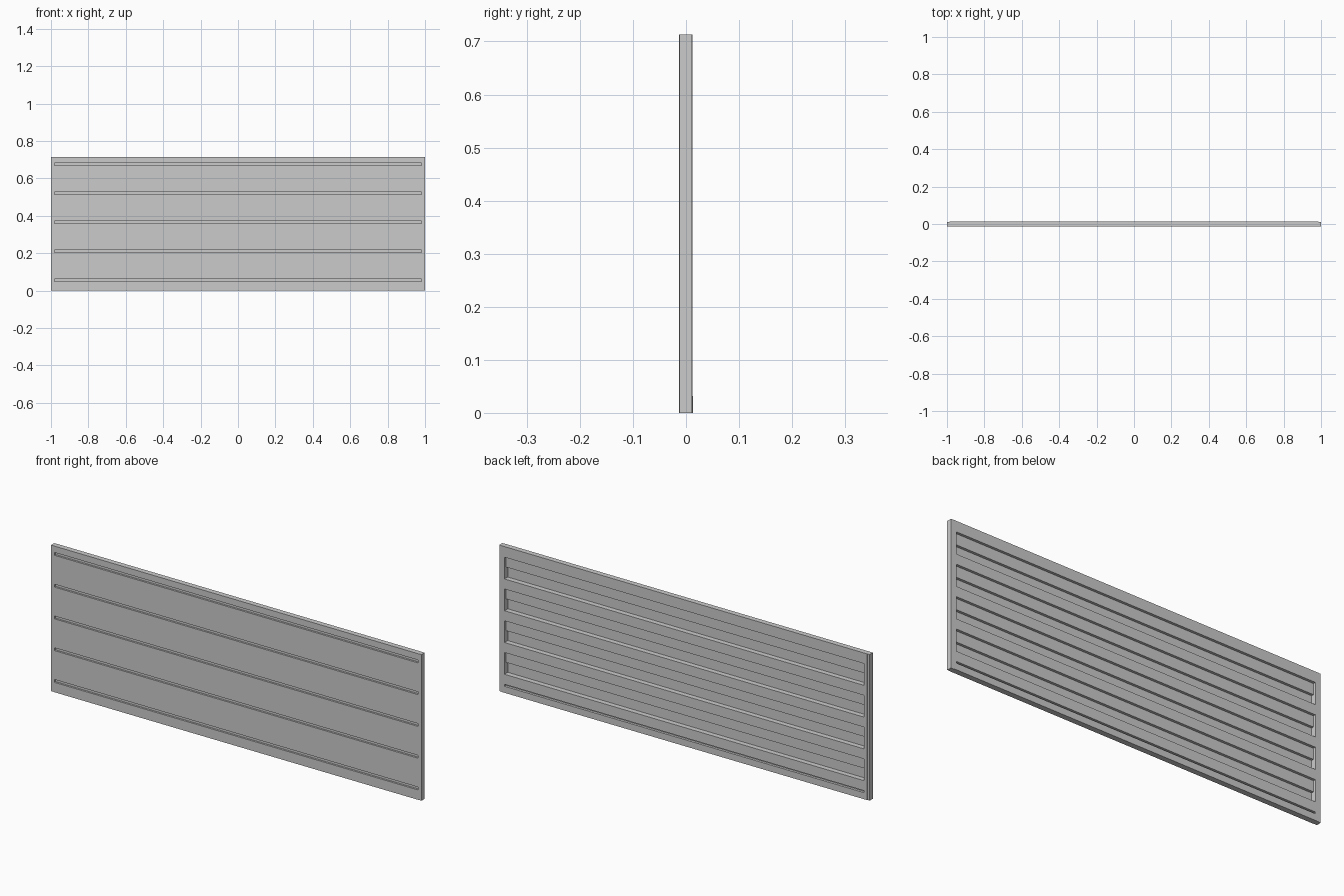
import bpy

if "Cube" in bpy.data.objects:
    bpy.data.objects.remove(bpy.data.objects["Cube"])

H = 0.713          # panel height
PITCH = 0.155      # slat spacing
FRONT, BACK = -0.0135, 0.0125


def box(name, x0, x1, y0, y1, z0, z1):
    bpy.ops.mesh.primitive_cube_add(
        size=1, location=((x0 + x1) / 2, (y0 + y1) / 2, (z0 + z1) / 2))
    ob = bpy.context.object
    ob.name = name
    ob.scale = (x1 - x0, y1 - y0, z1 - z0)
    bpy.ops.object.transform_apply(location=True, rotation=False, scale=True)
    return ob


def extrude_profile(name, pts, half):
    # closed (y, z) outline swept along x
    n = len(pts)
    verts = [(s * half, y, z) for s in (-1, 1) for y, z in pts]
    faces = [tuple(range(n)), tuple(reversed(range(n, 2 * n)))]
    faces += [(i, i + n, (i + 1) % n + n, (i + 1) % n) for i in range(n)]
    me = bpy.data.meshes.new(name)
    me.from_pydata(verts, [], faces)
    ob = bpy.data.objects.new(name, me)
    bpy.context.collection.objects.link(ob)
    # consistent outward normals for the boolean
    bpy.context.view_layer.objects.active = ob
    bpy.ops.object.mode_set(mode='EDIT')
    bpy.ops.mesh.select_all(action='SELECT')
    bpy.ops.mesh.normals_make_consistent(inside=False)
    bpy.ops.object.mode_set(mode='OBJECT')
    return ob


# main board
panel = box("slatted_panel", -0.987, 0.987, FRONT, BACK, 0, H)
cutters = []

# narrow grooves on the front
for i in range(5):
    z = 0.055 + i * PITCH
    cutters.append(box("groove_cutter", -0.982, 0.982, FRONT - 0.01, FRONT + 0.009,
                       z - 0.007, z + 0.007))

# stepped pockets on the back: shallow upper half, deep lower half
for i in range(4):
    z = 0.09 + i * PITCH
    out = BACK + 0.01
    pts = [(out, z), (FRONT + 0.001, z), (FRONT + 0.001, z + 0.053),
           (0.0, z + 0.053), (0.0, z + 0.106), (out, z + 0.106)]
    cutters.append(extrude_profile("pocket_cutter", pts, 0.971))

# partly covered slot along the bottom of the back
cutters.append(box("slot_cutter", -0.971, 0.971, 0.0, BACK + 0.01, 0.031, 0.041))

for c in cutters:
    m = panel.modifiers.new("cut", 'BOOLEAN')
    m.operation = 'DIFFERENCE'
    m.solver = 'EXACT'
    m.object = c
bpy.context.view_layer.objects.active = panel
for m in list(panel.modifiers):
    bpy.ops.object.modifier_apply(modifier=m.name)
for c in cutters:
    bpy.data.objects.remove(c, do_unlink=True)

# slim end caps
for side, x in (("left", -0.9935), ("right", 0.9935)):
    box(side + "_end_cap", x - 0.0065, x + 0.0065, FRONT + 0.001, BACK - 0.001, 0, H)

# thin strip along the lower back edge
box("bottom_strip", -0.98, 0.98, BACK - 0.001, 0.0135, 0, 0.032)
